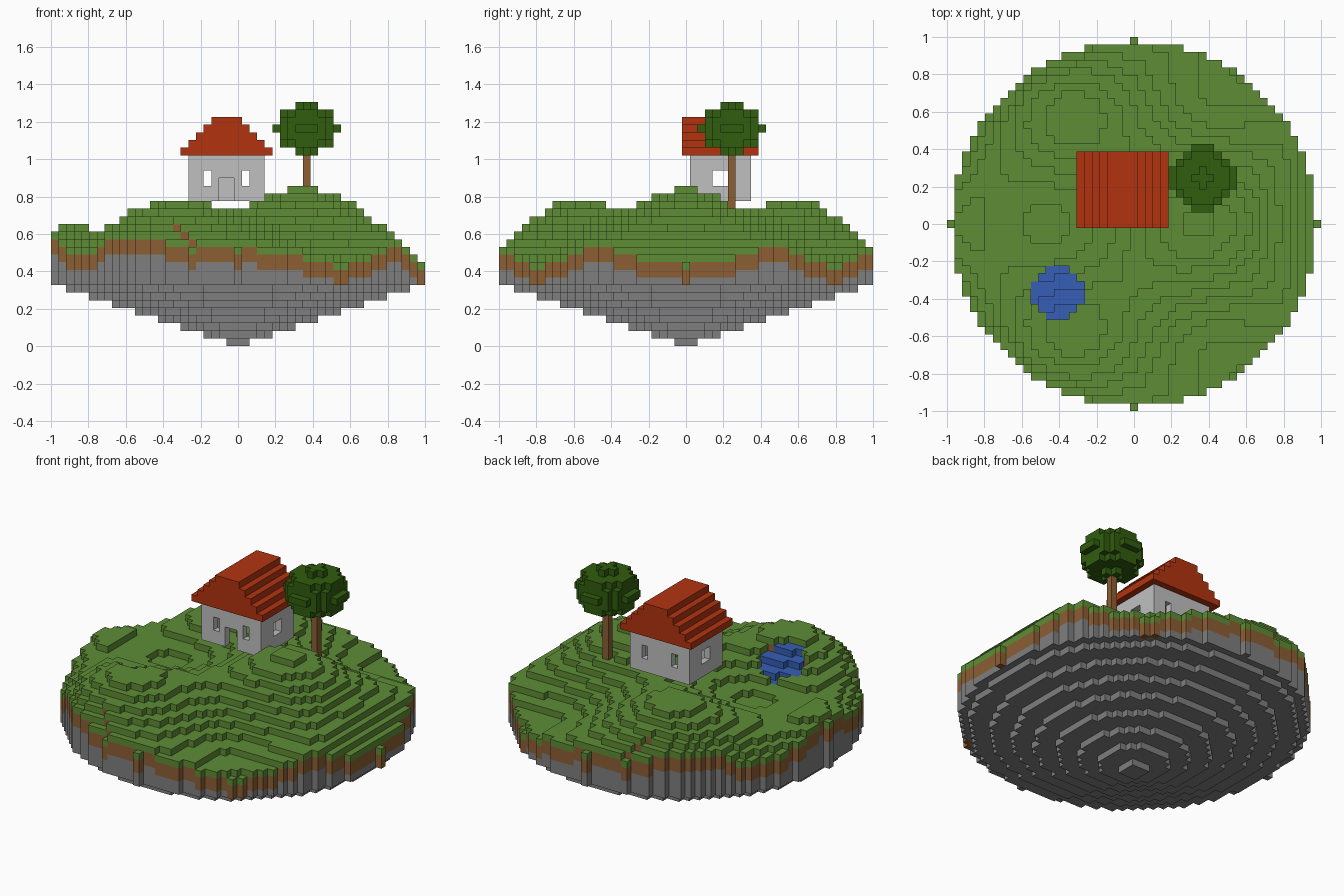
import bpy, bmesh, math
from mathutils import Vector

cube = bpy.data.objects.get("Cube")
if cube:
    bpy.data.objects.remove(cube, do_unlink=True)

RADIUS = 24                 # island radius in blocks
U = 2 / (2 * RADIUS + 1)    # size of one block


def material(name, r, g, b):
    lin = [((c / 255 + 0.055) / 1.055) ** 2.4 for c in (r, g, b)]
    m = bpy.data.materials.new(name)
    m.use_nodes = True
    m.diffuse_color = (*lin, 1)
    bsdf = m.node_tree.nodes["Principled BSDF"]
    bsdf.inputs["Base Color"].default_value = (*lin, 1)
    bsdf.inputs["Roughness"].default_value = 0.9
    return m


GRASS = material("grass green", 94, 140, 53)
DIRT = material("dirt brown", 140, 94, 52)
STONE = material("stone grey", 127, 127, 127)
WATER = material("water blue", 54, 95, 182)
WALL = material("wall light grey", 192, 192, 192)
ROOF = material("roof red", 178, 52, 16)
WOOD = material("trunk brown", 140, 94, 52)
LEAF = material("leaf dark green", 48, 93, 13)


def build_blocks(name, blocks, solid=()):
    """Mesh a dict {(i, j, k): material}, keeping only faces open to the air."""
    mats = list(dict.fromkeys(blocks.values()))
    bm = bmesh.new()
    verts = {}

    def vert(p):
        if p not in verts:
            verts[p] = bm.verts.new(((p[0] - 0.5) * U, (p[1] - 0.5) * U, p[2] * U))
        return verts[p]

    for cell, mat in blocks.items():
        for axis in range(3):
            for side in (0, 1):
                near = list(cell)
                near[axis] += 2 * side - 1
                if tuple(near) in blocks or tuple(near) in solid:
                    continue
                b, c = (axis + 1) % 3, (axis + 2) % 3
                loop = []
                for db, dc in ((0, 0), (1, 0), (1, 1), (0, 1)):
                    p = list(cell)
                    p[axis] += side
                    p[b] += db
                    p[c] += dc
                    loop.append(vert(tuple(p)))
                face = bm.faces.new(loop if side else loop[::-1])
                face.material_index = mats.index(mat)
    mesh = bpy.data.meshes.new(name)
    bm.to_mesh(mesh)
    bm.free()
    for m in mats:
        mesh.materials.append(m)
    obj = bpy.data.objects.new(name, mesh)
    bpy.context.collection.objects.link(obj)
    return obj


def box(xs, ys, zs, mat):
    """Blocks filling inclusive index ranges."""
    return {(i, j, k): mat
            for i in range(xs[0], xs[1] + 1)
            for j in range(ys[0], ys[1] + 1)
            for k in range(zs[0], zs[1] + 1)}


def ground_height(i, j):
    """Dome with rolling hills, in whole blocks."""
    dome = 7 * (1 - math.sqrt(1 - (i * i + j * j) / 625))
    hills = 3.2 * math.sin(0.165 * i) * math.cos(0.201 * j)
    return math.floor(18.47 - dome + hills)


# Floating island: grass over two dirt layers over a stone cone, with a sunken pond
island, pond = {}, {}
for i in range(-RADIUS, RADIUS + 1):
    for j in range(-RADIUS, RADIUS + 1):
        if i * i + j * j > RADIUS * RADIUS:
            continue
        top = ground_height(i, j)
        bottom = int((math.hypot(i, j) + 1.5) / 3)
        wet = (i + 10) ** 2 + (j + 9) ** 2 <= 10
        for k in range(bottom, top):
            depth = top - 1 - k
            if wet and depth == 0:
                continue
            if wet and depth == 1:
                pond[i, j, k] = WATER
            else:
                island[i, j, k] = GRASS if depth == 0 else DIRT if depth < 3 else STONE
build_blocks("island", island, pond)
build_blocks("pond", pond, island)

# House walls: hollow box with a front door and window openings
walls = box((-6, 3), (1, 8), (19, 24), WALL)
openings = [
    ((-5, 2), (2, 7), (19, 24)),      # room
    ((-2, -1), (1, 1), (19, 21)),     # door
    ((-4, -4), (1, 8), (21, 22)),     # front and back windows
    ((1, 1), (1, 8), (21, 22)),
    ((-6, 3), (4, 5), (21, 22)),      # side windows
]
for xs, ys, zs in openings:
    for cell in box(xs, ys, zs, WALL):
        walls.pop(cell, None)
build_blocks("house_walls", walls)

# Stepped gable roof
roof = {}
for step in range(5):
    roof.update(box((-7 + step, 4 - step), (0, 9), (25 + step, 25 + step), ROOF))
build_blocks("house_roof", roof)

# Tree: one-block trunk and a rounded crown
TX, TY, TZ = 9, 6, 28
build_blocks("tree_trunk", box((TX, TX), (TY, TY), (18, 24), WOOD))
crown = {c: LEAF for c in box((TX - 4, TX + 4), (TY - 4, TY + 4), (TZ - 3, TZ + 3), LEAF)
         if (c[0] - TX) ** 2 + (c[1] - TY) ** 2 + 1.75 * (c[2] - TZ) ** 2 <= 17.2}
build_blocks("tree_crown", crown)
